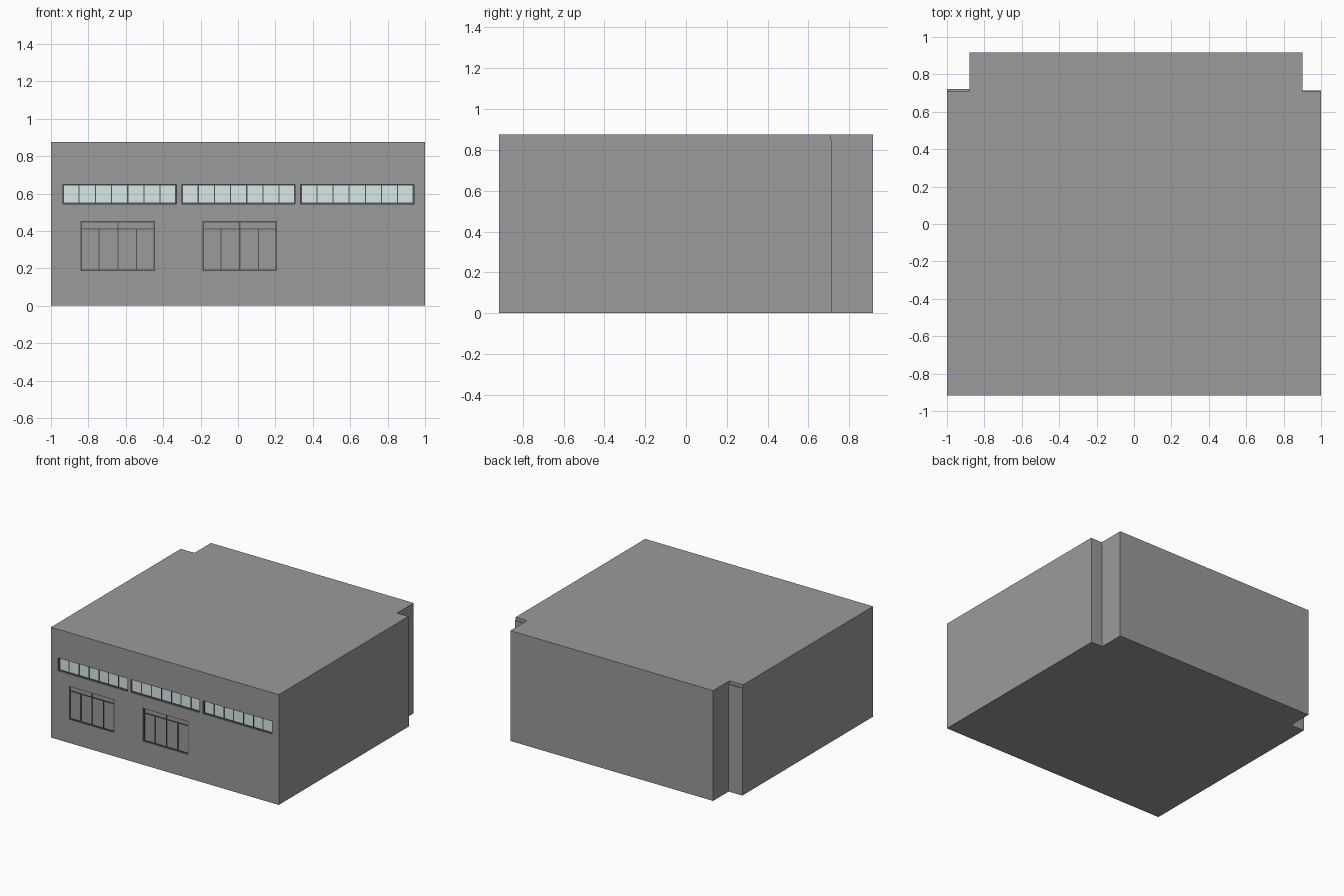
import bpy, bmesh

if "Cube" in bpy.data.objects:
    bpy.data.objects.remove(bpy.data.objects["Cube"])


def material(name, r, g, b):
    mat = bpy.data.materials.new(name)
    mat.diffuse_color = (r, g, b, 1)
    mat.use_nodes = True
    mat.node_tree.nodes["Principled BSDF"].inputs["Base Color"].default_value = mat.diffuse_color
    return mat


GLASS = material("window_glass", 0.69, 0.81, 0.82)
WALL = material("wall_grey", 0.328, 0.328, 0.328)
DARK = material("frame_dark_grey", 0.09, 0.09, 0.09)
FRONT = -0.917


def add_boxes(name, boxes, mat=None):
    """One object made of boxes given as (x0, x1, y0, y1, z0, z1)."""
    bm = bmesh.new()
    for x0, x1, y0, y1, z0, z1 in boxes:
        verts = bmesh.ops.create_cube(bm, size=1)["verts"]
        for v in verts:
            v.co = (x0 if v.co.x < 0 else x1,
                    y0 if v.co.y < 0 else y1,
                    z0 if v.co.z < 0 else z1)
    mesh = bpy.data.meshes.new(name)
    bm.to_mesh(mesh)
    bm.free()
    obj = bpy.data.objects.new(name, mesh)
    bpy.context.collection.objects.link(obj)
    if mat:
        mesh.materials.append(mat)
    return obj


def add_body(outline, height):
    """Extrude the floor plan into the building block."""
    bm = bmesh.new()
    face = bm.faces.new([bm.verts.new((x, y, 0)) for x, y in outline])
    top = bmesh.ops.extrude_face_region(bm, geom=[face])["geom"]
    bmesh.ops.translate(bm, vec=(0, 0, height),
                        verts=[g for g in top if isinstance(g, bmesh.types.BMVert)])
    bmesh.ops.recalc_face_normals(bm, faces=bm.faces)
    mesh = bpy.data.meshes.new("building_body")
    bm.to_mesh(mesh)
    bm.free()
    mesh.materials.append(WALL)
    obj = bpy.data.objects.new("building_body", mesh)
    bpy.context.collection.objects.link(obj)
    return obj


def frame_boxes(x0, x1, z0, z1, w, y0, y1):
    """Four rails around an opening."""
    return [(x0, x0 + w, y0, y1, z0, z1), (x1 - w, x1, y0, y1, z0, z1),
            (x0 + w, x1 - w, y0, y1, z0, z0 + w), (x0 + w, x1 - w, y0, y1, z1 - w, z1)]


# Main block with notched back corners
body = add_body([(-1, FRONT), (1, FRONT), (1, 0.714), (0.90, 0.714), (0.90, 0.917),
                 (-0.88, 0.917), (-0.88, 0.722), (-1, 0.722)], 0.875)

# Openings in the front wall
strips = [(-0.936, -0.33), (-0.299, 0.306), (0.335, 0.94)]
displays = [(-0.842, -0.443), (-0.19, 0.209)]
STRIP_Z, DISPLAY_Z = (0.545, 0.648), (0.187, 0.453)
STRIP_D, DISPLAY_D = 0.022, 0.008
cuts = [(a, b, FRONT - 0.1, FRONT + STRIP_D, *STRIP_Z) for a, b in strips]
cuts += [(a, b, FRONT - 0.1, FRONT + DISPLAY_D, *DISPLAY_Z) for a, b in displays]
# Set-back bands at the top of the back shoulders
cuts += [(-1.1, -0.88, 0.711, 0.8, 0.85, 1), (0.90, 1.1, 0.708, 0.8, 0.85, 1)]

cutter = add_boxes("opening_cutter", cuts, WALL)
cutter.hide_render = True
mod = body.modifiers.new("openings", "BOOLEAN")
mod.object = cutter
mod.solver = "EXACT"
bpy.context.view_layer.objects.active = body
bpy.ops.object.modifier_apply(modifier=mod.name)
bpy.data.objects.remove(cutter)

# Upper strip windows: glass, frame and six mullions each
for i, (a, b) in enumerate(strips, 1):
    z0, z1 = STRIP_Z
    back = FRONT + STRIP_D
    w = 0.006
    add_boxes(f"strip_window_glass_{i}",
              [(a + w, b - w, back - 0.006, back, z0 + w, z1 - w)], GLASS)
    bars = frame_boxes(a, b, z0, z1, w, back - 0.012, back)
    for k in range(1, 7):
        x = a + (b - a) * k / 7
        bars.append((x - 0.003, x + 0.003, back - 0.010, back, z0 + w, z1 - w))
    add_boxes(f"strip_window_frame_{i}", bars, DARK)

# Lower display windows: frame, transom, three mullions and a short top mullion
for i, (a, b) in enumerate(displays, 1):
    z0, z1 = DISPLAY_Z
    back, w, zt = FRONT + DISPLAY_D, 0.008, 0.411
    y0 = back - 0.005
    bars = frame_boxes(a, b, z0, z1, w, y0, back)
    bars.append((a + w, b - w, y0, back, zt - 0.003, zt + 0.003))
    for k in (1, 2, 3):
        x = a + (b - a) * k / 4
        bars.append((x - 0.003, x + 0.003, y0, back, z0 + w, z1 - w if k == 2 else zt))
    add_boxes(f"display_window_frame_{i}", bars, DARK)
